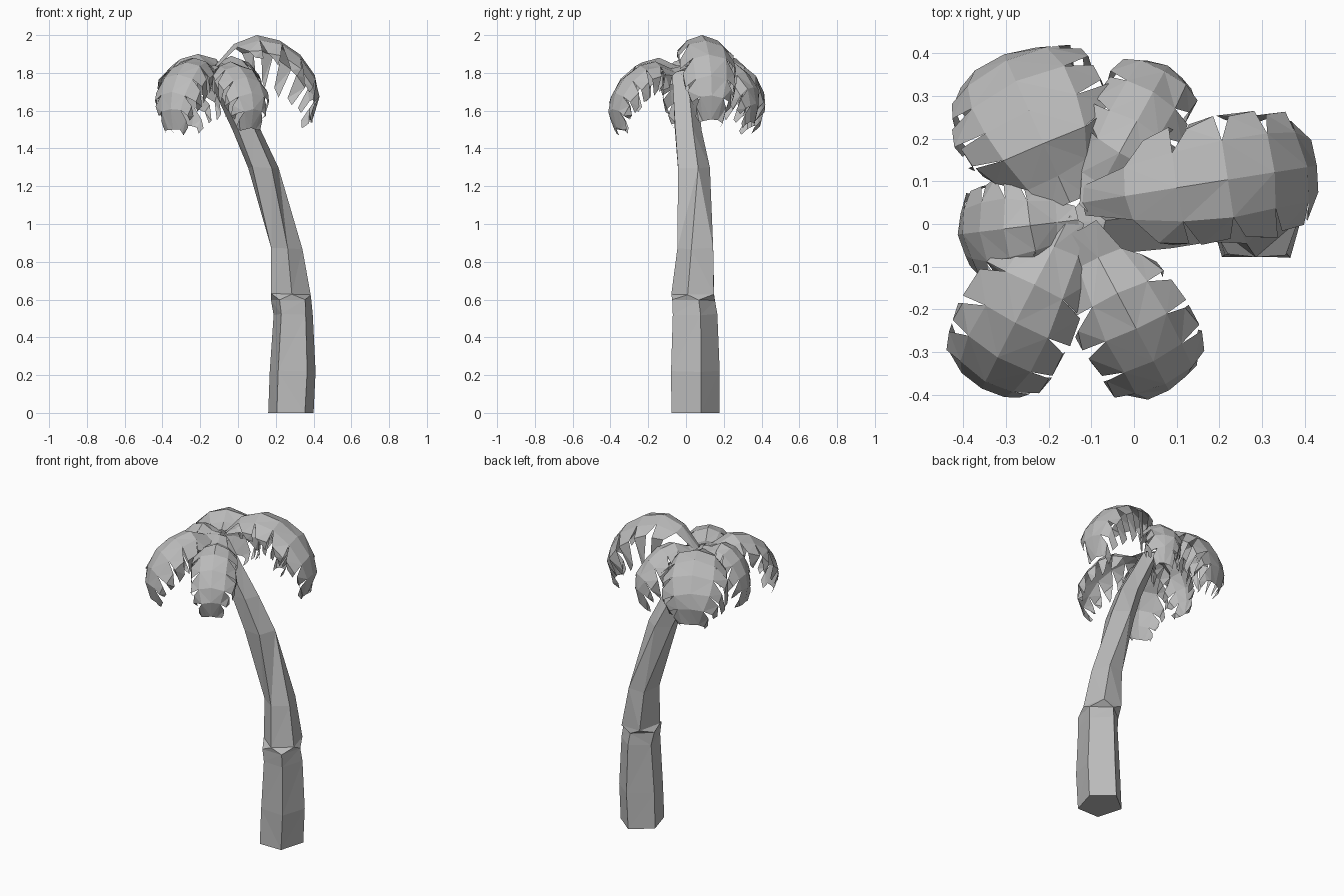
import bpy, bmesh, math, random
from mathutils import Vector

random.seed(4)
cube = bpy.data.objects.get("Cube")
if cube:
    bpy.data.objects.remove(cube, do_unlink=True)

# One plain material for the whole tree
grey = bpy.data.materials.new("plain_grey")
grey.use_nodes = True
COLOUR = (0.5, 0.5, 0.5, 1)
grey.diffuse_color = COLOUR
grey.node_tree.nodes["Principled BSDF"].inputs["Base Color"].default_value = COLOUR


def finish(bm, name):
    bmesh.ops.triangulate(bm, faces=bm.faces[:])
    mesh = bpy.data.meshes.new(name)
    bm.to_mesh(mesh)
    bm.free()
    mesh.materials.append(grey)
    obj = bpy.data.objects.new(name, mesh)
    bpy.context.scene.collection.objects.link(obj)


def wobble(amount):
    return Vector([random.uniform(-amount, amount) for _ in range(3)])


def spread(values):
    # Rescale to the range -1 to 1
    low, high = min(values), max(values)
    return [2 * (v - low) / (high - low) - 1 for v in values]


def trunk():
    # Leaning five-sided stem: z, centre x, centre y, half width x, half width y, twist
    levels = [(0, .28, .05, .12, .127, 0), (.22, .287, .05, .122, .125, 0),
              (.52, .29, .05, .105, .12, 0), (.6, .285, .04, .106, .11, 0),
              (.63, .284, .035, .104, .11, -36), (.87, .258, .045, .08, .095, -30),
              (1.3, .13, .045, .08, .085, 0), (1.5, .045, .015, .075, .072, 0),
              (1.68, -.05, 0, .065, .064, 0), (1.81, -.12, -.01, .05, .06, 0)]
    bm = bmesh.new()
    rings = []
    for z, cx, cy, rx, ry, twist in levels:
        angles = [math.radians(90 + 72 * k + twist) for k in range(5)]
        xs = spread([math.cos(a) for a in angles])
        ys = spread([math.sin(a) for a in angles])
        rings.append([bm.verts.new(Vector((cx + rx * x, cy + ry * y, z))
                                   + wobble(.005 if z else 0))
                      for x, y in zip(xs, ys)])
    for low, high in zip(rings, rings[1:]):
        for k in range(5):
            n = (k + 1) % 5
            bm.faces.new((low[k], low[n], high[n], high[k]))
    bm.faces.new(rings[0][::-1])
    bm.faces.new(rings[-1])
    finish(bm, "trunk")


# Shared arch: reach fraction, fraction of the fall, width fraction
ARCH = [(0, .2, .4), (.18, .1, .72), (.4, 0, .92), (.62, .06, 1),
        (.82, .22, 1), (.96, .45, .9), (1, .68, .68), (.94, .95, .42)]
LAST = len(ARCH) - 1


def frond(name, origin, angle, reach, top, tip, half_width, lengths):
    a = math.radians(angle)
    heading = Vector((math.cos(a), math.sin(a), 0))
    side = Vector((-heading.y, heading.x, 0))
    spine = []
    for i, (r, fall, w) in enumerate(ARCH):
        p = Vector((origin[0], origin[1], 0)) + heading * reach * r
        p.z = top - (top - tip) * fall if i else 1.84
        spine.append(p)
    hang = []
    for i in range(LAST + 1):
        t = (spine[min(i + 1, LAST)] - spine[max(i - 1, 0)]).normalized()
        hang.append((-t.cross(side) - Vector((0, 0, 1))) / 2)

    def at(s, across, down):
        # Point on the drooping blade at a fractional station
        s = min(s, LAST)
        i = min(int(s), LAST - 1)
        f = s - i
        w = half_width * (ARCH[i][2] * (1 - f) + ARCH[i + 1][2] * f)
        return (spine[i].lerp(spine[i + 1], f) + side * across * w
                + hang[i].lerp(hang[i + 1], f) * down * w)

    bm = bmesh.new()
    mid = [bm.verts.new(p) for p in spine]
    for sign, length in zip((1, -1), lengths):
        def face(*verts):
            bm.faces.new(verts if sign > 0 else verts[::-1])

        inner = [bm.verts.new(at(i, sign * .58, .18) + wobble(.006))
                 for i in range(LAST + 1)]
        for i in range(LAST):
            face(mid[i], mid[i + 1], inner[i + 1], inner[i])
            # Separate leaflet bending down from the blade
            if i:
                spots = [(i + .36, .96, .55), (i + 1.08, .96, .55),
                         (i + .65, .96, length * .9), (i + 1.05, .9, length)]
                b, c, d, e = [bm.verts.new(at(s, sign * u, h) + wobble(.008))
                              for s, u, h in spots]
                face(inner[i], inner[i + 1], c, b)
                face(b, c, e, d)
    finish(bm, name)


trunk()

# Crown: origin, heading, reach, top height, tip height, half width,
# leaflet lengths on the two edges
frond("left_side_frond", (-.12, .05), 9, .555, 2.0, 1.53, .152, (1.7, .9))
frond("back_right_frond", (-.15, .05), 114, .38, 1.9, 1.5, .195, (1.5, 1.5))
frond("back_left_frond", (-.11, .03), 61, .39, 1.89, 1.52, .115, (1.6, 1.6))
frond("front_left_frond", (-.12, -.01), -62, .43, 1.86, 1.49, .135, (1.2, 1.2))
frond("front_right_frond", (-.15, .02), 243, .455, 1.88, 1.48, .14, (1.2, 1.2))
frond("right_side_frond", (-.13, .01), 187, .285, 1.88, 1.52, .12, (1.5, 1.5))
